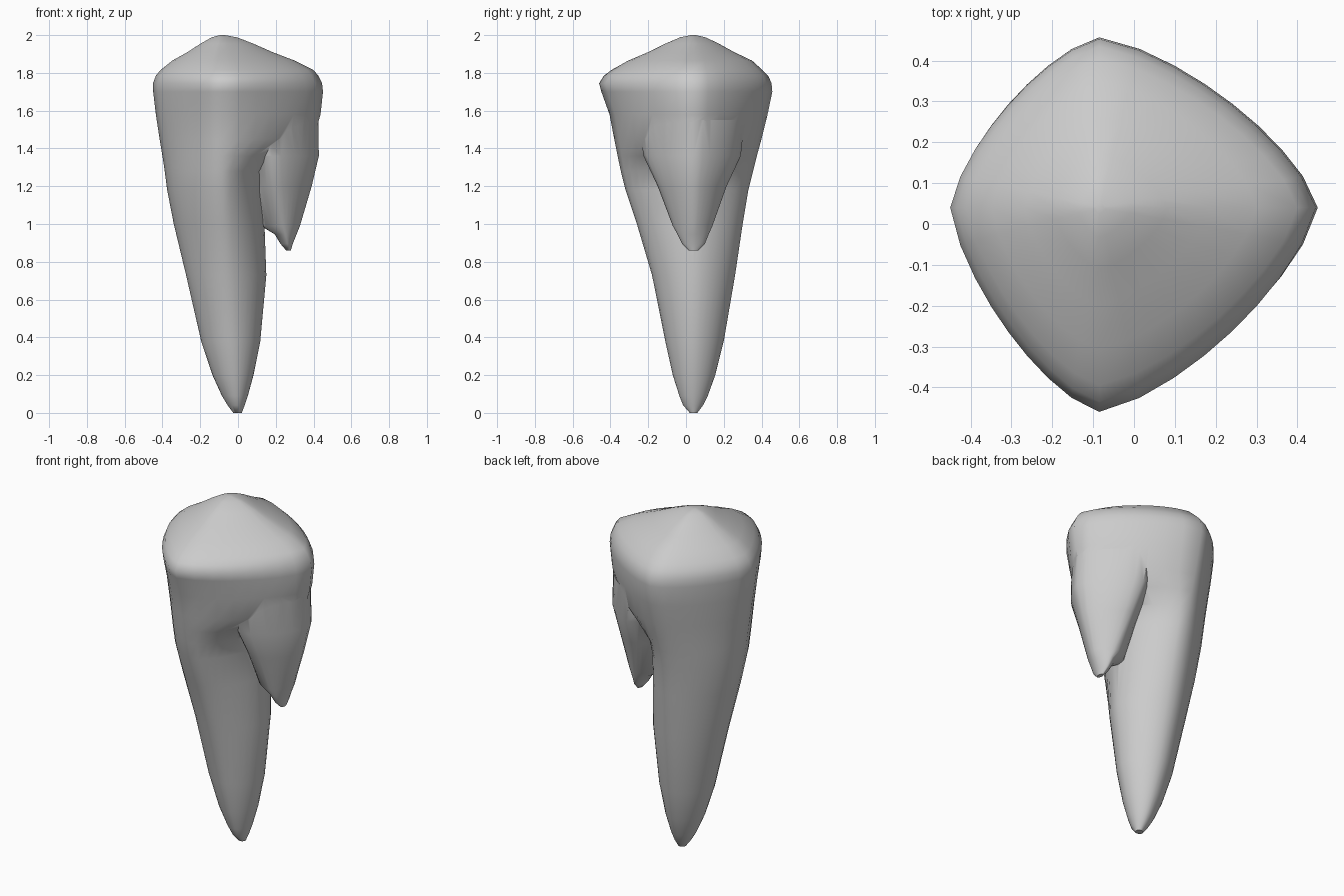
import bpy, bmesh, math

N = 32
CY = 0.04


def loft(name, rings):
    """Rings of (z, x_left, x_mid, x_right, y_front, y_back, roundness)."""
    bm = bmesh.new()
    loops = []
    for z, xl, xm, xr, yf, yb, p in rings:
        loop = []
        for i in range(N):
            a = 2 * math.pi * i / N
            c, s = math.cos(a), math.sin(a)
            r = (abs(c) ** p + abs(s) ** p) ** (-1 / p)
            x = xm + r * c * ((xr - xm) if c > 0 else (xm - xl))
            y = CY + r * s * ((yb - CY) if s > 0 else (CY - yf))
            loop.append(bm.verts.new((x, y, z)))
        loops.append(loop)
    for a, b in zip(loops, loops[1:]):
        for i in range(N):
            j = (i + 1) % N
            bm.faces.new((a[i], a[j], b[j], b[i]))
    bm.faces.new(loops[0][::-1])
    bm.faces.new(loops[-1])
    bmesh.ops.recalc_face_normals(bm, faces=bm.faces)
    me = bpy.data.meshes.new(name)
    bm.to_mesh(me)
    bm.free()
    ob = bpy.data.objects.new(name, me)
    bpy.context.collection.objects.link(ob)
    return ob


# Crown and long root, bottom to top
body = [
    (0.00, -0.025, 0.00, 0.020, 0.02, 0.06, 1.8),
    (0.04, -0.055, -0.005, 0.035, -0.015, 0.09, 1.8),
    (0.09, -0.085, -0.01, 0.052, -0.035, 0.115, 1.8),
    (0.20, -0.135, -0.02, 0.082, -0.07, 0.155, 1.8),
    (0.38, -0.195, -0.035, 0.118, -0.11, 0.20, 1.75),
    (0.73, -0.275, -0.06, 0.150, -0.18, 0.26, 1.7),
    (1.00, -0.340, -0.075, 0.140, -0.26, 0.30, 1.65),
    (1.18, -0.375, -0.085, 0.135, -0.32, 0.33, 1.6),
    (1.28, -0.388, -0.085, 0.160, -0.345, 0.355, 1.55),
    (1.36, -0.400, -0.085, 0.270, -0.362, 0.375, 1.5),
    (1.45, -0.415, -0.085, 0.400, -0.38, 0.40, 1.45),
    (1.58, -0.435, -0.085, 0.437, -0.405, 0.432, 1.42),
    (1.70, -0.449, -0.085, 0.450, -0.448, 0.457, 1.4),
    (1.745, -0.45, -0.085, 0.445, -0.46, 0.453, 1.4),
    (1.785, -0.435, -0.085, 0.425, -0.435, 0.435, 1.4),
    (1.815, -0.41, -0.085, 0.400, -0.395, 0.405, 1.4),
]
# Blunt pyramid biting surface, shrinking to the peak
for t, z in ((0.72, 1.865), (0.5, 1.91), (0.31, 1.955), (0.15, 1.988), (0.03, 2.0)):
    body.append((z, -0.085 - 0.365 * t, -0.085, -0.085 + 0.535 * t,
                 CY - 0.48 * t, CY + 0.43 * t, 1.45))
tooth = loft("tooth", body)

# Short broken root under the right side
stub = loft("short_root", [
    (0.86, 0.255, 0.268, 0.28, 0.015, 0.065, 1.6),
    (0.895, 0.225, 0.262, 0.29, -0.02, 0.10, 1.6),
    (0.945, 0.195, 0.25, 0.31, -0.045, 0.12, 1.6),
    (0.99, 0.12, 0.235, 0.328, -0.07, 0.14, 1.6),
    (1.20, 0.06, 0.20, 0.39, -0.15, 0.215, 1.5),
    (1.36, 0.00, 0.18, 0.428, -0.225, 0.29, 1.45),
    (1.55, -0.05, 0.15, 0.425, -0.25, 0.31, 1.4),
])

# Fuse both into one skin
mod = tooth.modifiers.new("fuse", 'BOOLEAN')
mod.operation = 'UNION'
mod.solver = 'EXACT'
mod.object = stub
bpy.context.view_layer.objects.active = tooth
tooth.select_set(True)
bpy.ops.object.modifier_apply(modifier=mod.name)
bpy.data.objects.remove(stub)
bpy.ops.object.shade_smooth_by_angle(angle=math.radians(50))
